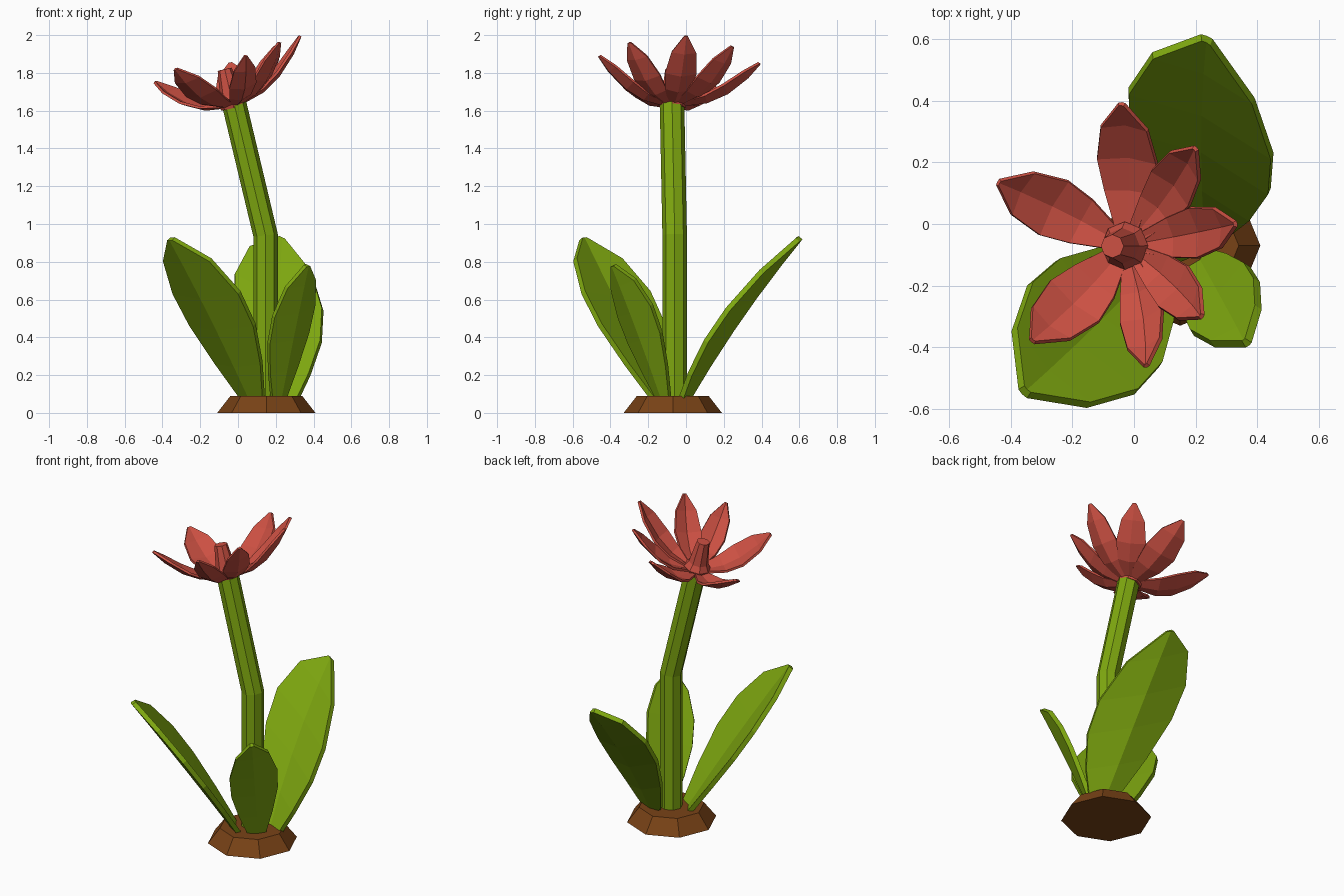
import bpy, bmesh
from math import cos, sin, tau
from mathutils import Vector as V

if "Cube" in bpy.data.objects:
    bpy.data.objects.remove(bpy.data.objects["Cube"])


def material(name, rgb):
    m = bpy.data.materials.new(name)
    m.diffuse_color = (*rgb, 1)
    m.use_nodes = True
    m.node_tree.nodes["Principled BSDF"].inputs["Base Color"].default_value = m.diffuse_color
    return m


GREEN = material("leaf_green", (0.21, 0.39, 0.005))
RED = material("petal_red", (0.6, 0.08, 0.055))
BROWN = material("soil_brown", (0.19, 0.055, 0.008))


def make_object(name, bm, mat):
    bmesh.ops.recalc_face_normals(bm, faces=bm.faces)
    me = bpy.data.meshes.new(name)
    bm.to_mesh(me)
    bm.free()
    me.materials.append(mat)
    ob = bpy.data.objects.new(name, me)
    bpy.context.collection.objects.link(ob)
    return ob


def loft(name, rings, mat, n=8):
    """Closed tube through rings of (centre, radius, axis)."""
    bm = bmesh.new()
    loops = []
    for c, r, axis in rings:
        q = V((0, 0, 1)).rotation_difference(V(axis))
        loops.append([bm.verts.new(V(c) + q @ V((r * cos(tau * i / n), r * sin(tau * i / n), 0)))
                      for i in range(n)])
    for a, b in zip(loops, loops[1:]):
        for i in range(n):
            j = (i + 1) % n
            bm.faces.new((a[i], a[j], b[j], b[i]))
    bm.faces.new(loops[0][::-1])
    bm.faces.new(loops[-1])
    return make_object(name, bm, mat)


def blade(name, root, mid, tip, side, keel, profile, thick, mat):
    """Folded leaf along a curve through root, mid and tip; side is the half width."""
    root, mid, tip, side = V(root), V(mid), V(tip), V(side)
    ctrl = 2 * mid - (root + tip) / 2
    bm = bmesh.new()
    rows = []
    for t, w in profile:
        p = root * (1 - t) ** 2 + ctrl * 2 * t * (1 - t) + tip * t * t
        tan = (ctrl - root) * (1 - t) + (tip - ctrl) * t
        up = side.cross(tan).normalized()
        if up.z < 0:
            up = -up
        rows.append([bm.verts.new(p + side * w * s + up * keel * w * abs(s)) for s in (-1, 0, 1)])
    for a, b in zip(rows, rows[1:]):
        for i in range(2):
            bm.faces.new((a[i], a[i + 1], b[i + 1], b[i]))
    ob = make_object(name, bm, mat)
    mod = ob.modifiers.new("thickness", "SOLIDIFY")
    mod.thickness = thick
    mod.offset = 0
    return ob


UP = (0, 0, 1)
axis = V((-0.23, -0.01, 0.97)).normalized()

# Soil mound and bent stem
loft("soil_mound", [((0.15, -0.07, 0), 0.26, UP), ((0.15, -0.07, 0.09), 0.19, UP)], BROWN)
loft("stem", [((0.146, -0.06, 0.07), 0.065, UP),
              ((0.146, -0.06, 0.94), 0.065, (-0.12, 0, 1)),
              ((-0.02, -0.074, 1.635), 0.065, axis)], GREEN)

# Three arching leaves growing from the mound
LEAF = [(0, 0.33), (0.2, 0.69), (0.42, 0.97), (0.62, 1), (0.84, 0.7), (1, 0.07)]
blade("back_leaf", (0.23, 0.01, 0.07), (0.22, 0.29, 0.51), (0.235, 0.60, 0.92),
      (0.233, -0.105, -0.09), 0.045, LEAF, 0.028, GREEN)
blade("left_leaf", (0.07, -0.13, 0.07), (-0.14, -0.345, 0.51), (-0.355, -0.545, 0.92),
      (0.172, -0.175, 0.0), 0.045, LEAF, 0.028, GREEN)
blade("small_leaf", (0.22, -0.12, 0.07), (0.295, -0.255, 0.445), (0.365, -0.385, 0.78),
      (0.105, 0.085, 0.03), 0.03, LEAF, 0.028, GREEN)

# Flower centre
c = V((-0.022, -0.07, 1.615))
loft("flower_centre", [(c, 0.068, axis), (c + axis * 0.035, 0.078, axis),
                       (c + axis * 0.07, 0.058, axis), (c + axis * 0.21, 0.038, axis)], RED)

# Seven petals: tip position and half width
PETAL = [(0, 0.35), (0.3, 0.8), (0.55, 1), (0.82, 0.78), (1, 0.1)]
tips = [((-0.44, 0.135, 1.75), 0.10), ((-0.33, -0.38, 1.82), 0.105),
        ((0.04, -0.46, 1.89), 0.075), ((0.22, -0.30, 1.96), 0.082),
        ((0.33, 0.0, 1.995), 0.083), ((0.20, 0.245, 1.94), 0.085),
        ((-0.04, 0.39, 1.85), 0.10)]
for i, (tip, w) in enumerate(tips):
    d = V(tip) - c
    side = axis.cross(d).normalized() * w
    root = c + axis * 0.012 + (d - axis * d.dot(axis)).normalized() * 0.04
    blade(f"petal_{i + 1}", root, c + d * 0.58 - axis * 0.072, tip, side, 0.026, PETAL, 0.014, RED)
